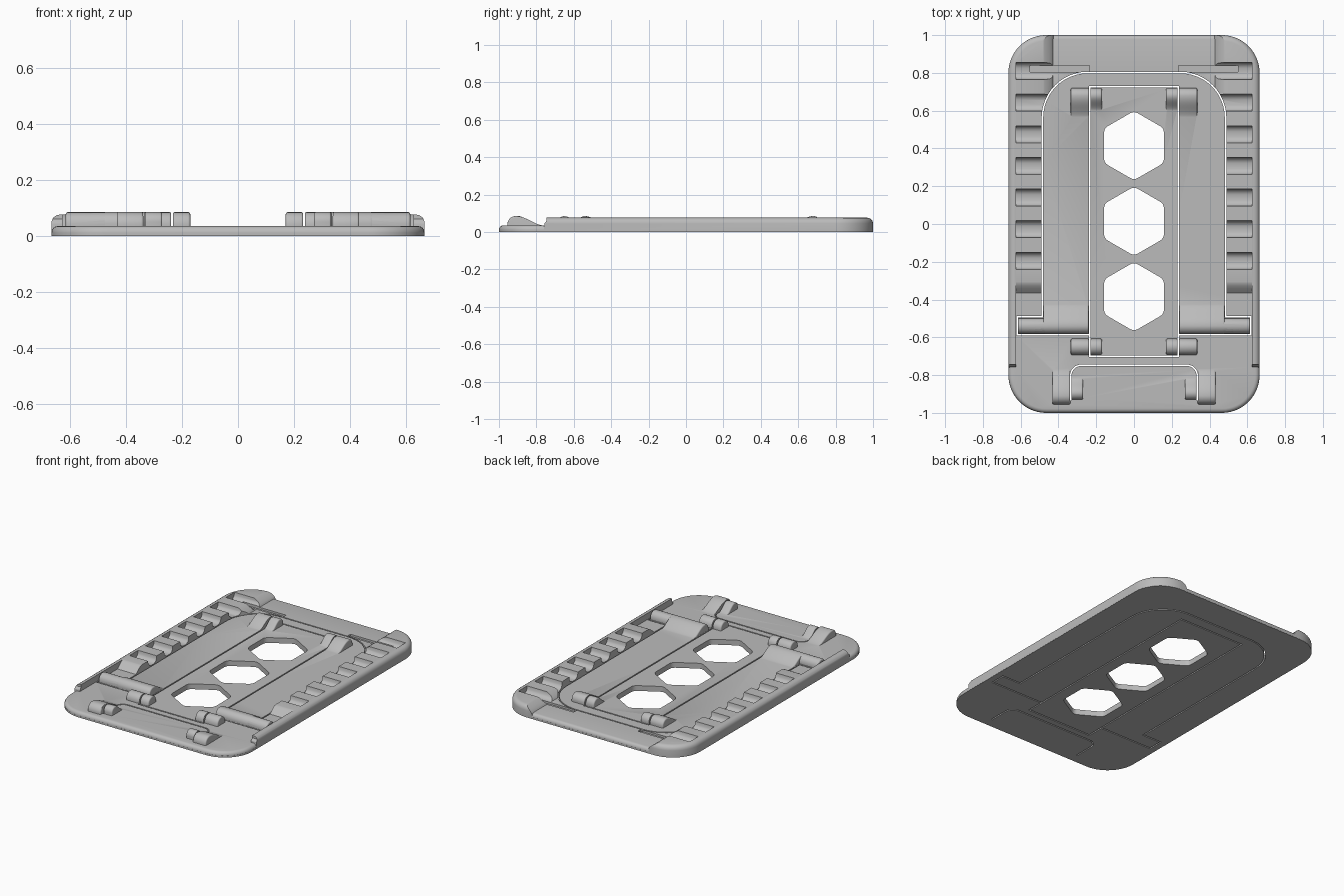
import bpy, bmesh
from math import sin, cos, pi, radians
from mathutils import Vector

cube = bpy.data.objects.get("Cube")
if cube:
    bpy.data.objects.remove(cube, do_unlink=True)

grey = bpy.data.materials.new("light_grey")
grey.use_nodes = True
grey.diffuse_color = (0.5, 0.5, 0.5, 1)
grey.node_tree.nodes["Principled BSDF"].inputs["Base Color"].default_value = (0.5, 0.5, 0.5, 1)

BASE, TOP, EPS = 0.035, 0.076, 0.012   # plate top, rail top, overlap depth
HALF, INNER, WALL = 0.665, 0.487, 0.625


def rounded(points, radius, steps=8, closed=True):
    """Round the corners of a 2D path; radius is a number or one per point."""
    out, n = [], len(points)
    for i, p in enumerate(points):
        r = radius[i] if isinstance(radius, list) else radius
        p = Vector(p)
        if r == 0 or (not closed and i in (0, n - 1)):
            out.append(tuple(p))
            continue
        a = (Vector(points[i - 1]) - p).normalized()
        b = (Vector(points[(i + 1) % n]) - p).normalized()
        half = a.angle(b) / 2
        mid = p + (a + b).normalized() * r / sin(half)
        start = p + a * (r * cos(half) / sin(half)) - mid
        end = p + b * (r * cos(half) / sin(half)) - mid
        arc = pi - 2 * half
        for k in range(steps + 1):
            t = k / steps
            v = (start * sin((1 - t) * arc) + end * sin(t * arc)) / sin(arc)
            out.append(tuple(mid + v))
    return out


def prism(name, points, lo, hi, axis="z", bevel=0.0, both=False):
    """Extrude a 2D outline along an axis, with optional rounded end edges."""
    place = {"x": lambda a, b, c: (c, a, b),
             "y": lambda a, b, c: (a, c, b),
             "z": lambda a, b, c: (a, b, c)}[axis]
    bm = bmesh.new()
    rings = [[bm.verts.new(place(a, b, c)) for a, b in points] for c in (lo, hi)]
    caps = [bm.faces.new(r) for r in rings]
    n = len(points)
    for i in range(n):
        j = (i + 1) % n
        bm.faces.new((rings[0][i], rings[0][j], rings[1][j], rings[1][i]))
    bmesh.ops.recalc_face_normals(bm, faces=bm.faces)
    if bevel:
        edges = list(caps[1].edges) + (list(caps[0].edges) if both else [])
        bmesh.ops.bevel(bm, geom=edges, offset=bevel, segments=4,
                        profile=0.5, affect="EDGES", clamp_overlap=False)
    mesh = bpy.data.meshes.new(name)
    bm.to_mesh(mesh)
    bm.free()
    obj = bpy.data.objects.new(name, mesh)
    obj.data.materials.append(grey)
    bpy.context.scene.collection.objects.link(obj)
    return obj


def width(mesh):
    xs = [v.co.x for v in mesh.vertices] or [0]
    return max(xs) - min(xs)


def combine(target, tools, operation="DIFFERENCE"):
    """Cut or add a batch of separate tools; keep only a sound result."""
    bm = bmesh.new()
    for t in tools:
        bm.from_mesh(t.data)
    bm.to_mesh(tools[0].data)
    bm.free()
    mod = target.modifiers.new("combine", "BOOLEAN")
    mod.operation, mod.object = operation, tools[0]
    before = target.data
    for solver in ("MANIFOLD", "EXACT"):
        mod.solver = solver
        graph = bpy.context.evaluated_depsgraph_get()
        result = bpy.data.meshes.new_from_object(target.evaluated_get(graph))
        if len(result.vertices) != len(before.vertices) and width(result) > 0.9 * width(before):
            target.data = result
            break
    target.modifiers.clear()
    for t in tools:
        bpy.data.objects.remove(t, do_unlink=True)


def box(x0, x1, y0, y1, z0, z1):
    return prism("box_cutter", [(x0, y0), (x1, y0), (x1, y1), (x0, y1)], z0, z1)


def slot(path, gap=0.008):
    """Thin gap that follows an open path right through the plate."""
    pts = [Vector(p) for p in path]
    left, right = [], []
    for i, p in enumerate(pts):
        d0 = (p - pts[max(i - 1, 0)]).normalized()
        d1 = (pts[min(i + 1, len(pts) - 1)] - p).normalized()
        d0, d1 = (d0 if i else d1), (d1 if i < len(pts) - 1 else d0)
        t = (d0 + d1).normalized()
        off = Vector((-t.y, t.x)) * gap / 2 / max(t.dot(d0), 0.3)
        left.append(tuple(p + off))
        right.append(tuple(p - off))
    return prism("slot_cutter", left + right[::-1], -0.1, 0.2)


def knuckle(x0, x1, yc, r, tail=0.0):
    """Round hinge barrel; a signed tail fairs it into the plate."""
    d = -1 if tail < 0 else 1
    steps = 10
    sweep = pi / 2 if tail else pi
    pts = [(yc - d * r, EPS)]
    pts += [(yc - d * r * cos(sweep * k / steps), 0.085 - r + r * sin(sweep * k / steps))
            for k in range(steps + 1)]
    if tail:
        pts += [(yc + tail * k / steps, 0.033 + 0.052 * (cos(pi * k / steps) + 1) / 2)
                for k in range(1, steps + 1)]
    pts.append((yc + (tail or r), EPS))
    return prism("knuckle", pts, x0, x1, "x", 0.008, True)


def both_sides(x0, x1):
    return [(x0, x1), (-x1, -x0)]


def slab(half_x, half_y):
    return rounded([(-half_x, -half_y), (half_x, -half_y), (half_x, half_y),
                    (-half_x, half_y)], 0.2, 14)


# Base plate and the taller block that becomes the side rails
frame = prism("frame", slab(HALF - 0.0006, 0.9994), 0, BASE, bevel=0.022)
rails = prism("rails", slab(HALF, 1), 0.001, TOP, bevel=0.03)

# Clear the panel area and the front end
arch = rounded([(-INNER, -1.1), (INNER, -1.1), (INNER, 0.802), (-INNER, 0.802)],
               [0, 0, 0.24, 0.24], 12)
combine(rails, [prism("arch_cutter", arch, EPS, 0.2)])
front = [(-1.15, EPS), (-0.76, EPS), (-0.757, 0.045), (-0.745, 0.06), (-0.742, 0.21),
         (-1.15, 0.21)]
combine(rails, [prism("front_cutter", front, -1, 1, "x")])

# Concave ramps at the low middle of the back edge
ramp = [(0.49 - 0.065 * sin(pi / 2 * k / 6), 0.08 - 0.055 * (1 - cos(pi / 2 * k / 6)) ** 0.6)
        for k in range(7)]
ramp = [(0.49, 0.22)] + ramp + [(0.425, EPS)]
ramp += [(-x, z) for x, z in reversed(ramp)]
combine(rails, [prism("ramp_cutter", ramp, 0.45, 1.1, "y")])

# Seven scooped rests on each rail, and the recess for the hinge bar
scoops = []
for i in range(7):
    yc = 0.81 - 0.1675 * i
    arc = [(yc + 0.045 * cos(pi * k / 10), TOP - 0.043 * abs(sin(pi * k / 10)) ** 0.7)
           for k in range(11)]
    scoops.append([(yc + 0.045, 0.23)] + arc + [(yc - 0.045, 0.23)])
recess = [(-0.3 - 0.11 * k / 8, EPS + 0.065 * (cos(pi * k / 8) + 1) / 2) for k in range(9)]
scoops.append([(-0.3, 0.23)] + recess + [(-0.9, EPS), (-0.9, 0.23)])
combine(rails, [prism("scoop_cutter", profile, x0, x1, "x")
                for profile in scoops for x0, x1 in both_sides(0.4, WALL)])
combine(frame, [rails], "UNION")

# Shallow seats for the folded bar behind the panel
combine(frame, [box(x0, x1, 0.806, 0.838, 0.022, 0.2) for x0, x1 in both_sides(0.235, 0.55)])

# Hinge barrels: back, middle, front flap, and main bar
barrels = [(0.17, 0.233, 0.68, 0.04, -0.09), (0.237, 0.335, 0.68, 0.04, -0.13),
           (0.17, 0.233, -0.65, 0.043), (0.237, 0.335, -0.65, 0.043),
           (0.27, 0.333, -0.895, 0.035, 0.09), (0.337, 0.432, -0.91, 0.045, 0.16),
           (0.24, 0.48, -0.54, 0.042, 0.13)]
combine(frame, [knuckle(x0, x1, *spec[2:]) for spec in barrels
                for x0, x1 in both_sides(*spec[:2])], "UNION")
combine(frame, [knuckle(x0, x1, -0.54, 0.041) for x0, x1 in both_sides(0.44, 0.614)], "UNION")

# Hexagonal openings
hexes = []
for yc in (0.415, 0.015, -0.385):
    corners = [(0.183 * cos(radians(30 + 60 * k)), yc + 0.183 * sin(radians(30 + 60 * k)))
               for k in range(6)]
    hexes.append(prism("hexagon_cutter", rounded(corners, 0.04, 4), -0.1, 0.2))
combine(frame, hexes)

# Gaps around the outer panel, the inner panel and the front flap
side = [(0.2345, -0.587), (0.619, -0.587), (0.619, -0.49), (0.485, -0.49), (0.485, 0.802)]
outer = side + [(-x, y) for x, y in reversed(side)]
radii = [0.24 if y > 0 else 0 for x, y in outer]
flap = [(-0.335, -0.935), (-0.335, -0.748), (0.335, -0.748), (0.335, -0.935)]
combine(frame, [slot(rounded(outer, radii, 12, False)), slot(rounded(flap, 0.055, 8, False))])
combine(frame, [slot([(0.235, -0.699), (0.235, 0.726), (-0.235, 0.726), (-0.235, -0.699)])])
combine(frame, [box(-0.2385, 0.2385, -0.704, -0.696, -0.1, 0.2)])

# Split the folding panels from the frame and name them by width
bpy.ops.object.select_all(action="DESELECT")
frame.select_set(True)
bpy.context.view_layer.objects.active = frame
bpy.ops.object.mode_set(mode="EDIT")
bpy.ops.mesh.select_all(action="SELECT")
bpy.ops.mesh.separate(type="LOOSE")
bpy.ops.object.mode_set(mode="OBJECT")
bpy.context.view_layer.update()
parts = sorted(bpy.context.selected_objects, key=lambda o: -o.dimensions.x)
for part, name in zip(parts, ("frame", "outer_panel", "inner_panel")):
    part.name = name
bpy.ops.object.shade_smooth_by_angle(angle=radians(30))
